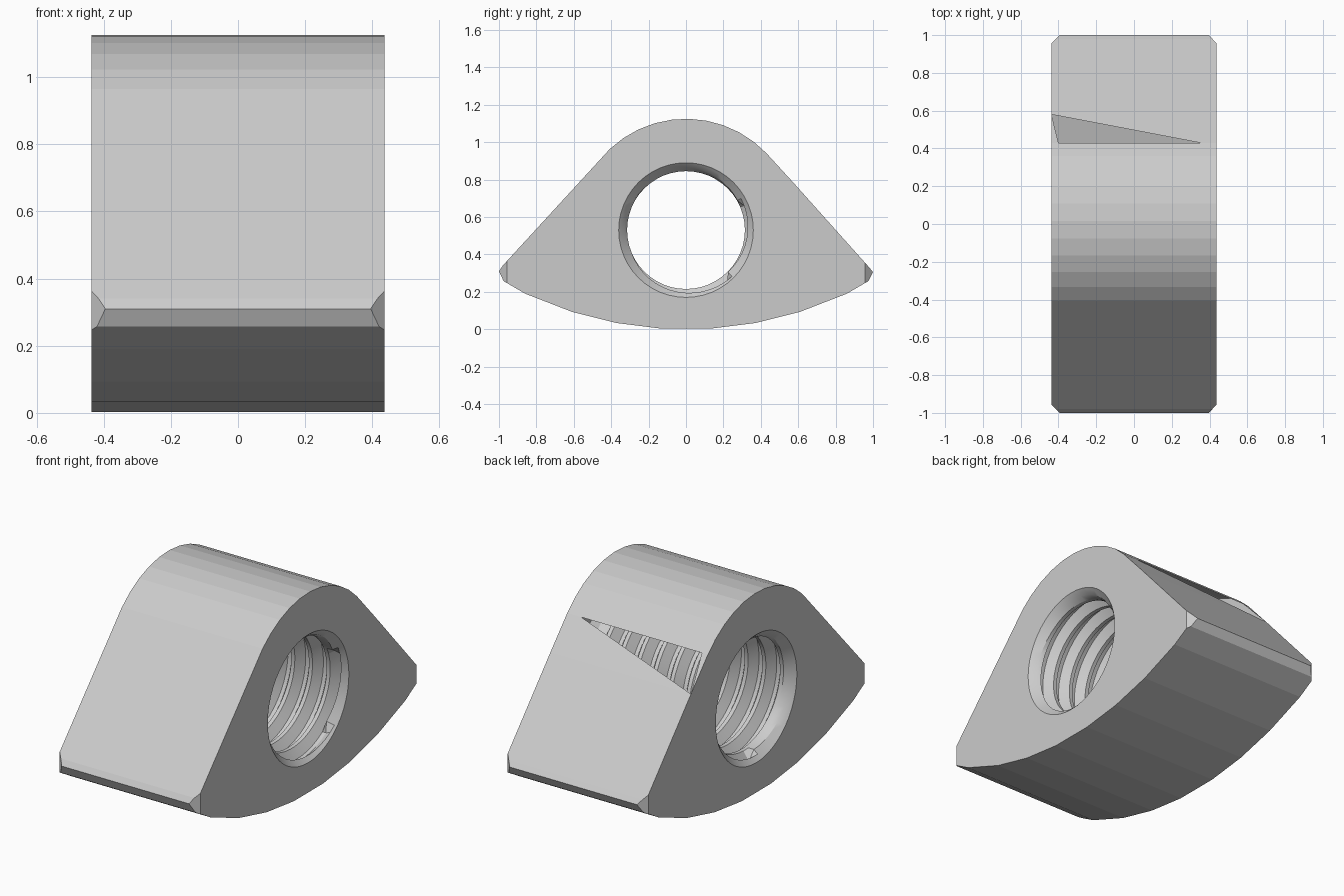
import bpy, bmesh
from math import sin, cos, pi, radians, asin, degrees

if "Cube" in bpy.data.objects:
    bpy.data.objects.remove(bpy.data.objects["Cube"])

H = 0.437             # half length along x
CZ, R_ARC = 0.53, 0.595   # bore centre height, crown radius
R_END, R_CREST, R_ROOT = 0.36, 0.315, 0.365
SEG = 48


def make_object(name, bm):
    mesh = bpy.data.meshes.new(name)
    bm.to_mesh(mesh)
    bm.free()
    ob = bpy.data.objects.new(name, mesh)
    bpy.context.collection.objects.link(ob)
    return ob


# Profile (y, z): curved underside, back tip, flank, crown, front tip
under = [(0.13, 0.003), (0.37, 0.033), (0.61, 0.093), (0.86, 0.19), (0.975, 0.257)]
profile = [(-y, z) for y, z in reversed(under)] + under
profile += [(1.0, 0.305), (0.98, 0.33), (0.58, 0.777)]
crown_start = len(profile)
a0, a1 = degrees(asin(0.43 / R_ARC)), -43
for i in range(11):
    a = radians(a0 + (a1 - a0) * i / 10)
    profile.append((R_ARC * sin(a), CZ + R_ARC * cos(a)))
profile += [(-0.98, 0.34), (-1.0, 0.31)]

# Clamp body: sides, with an open sliver on the back flank
bm = bmesh.new()
rings = [[bm.verts.new((x, y, z)) for y, z in profile] for x in (-H, H)]
n = len(profile)
left, right = rings
for i in range(n):
    j = (i + 1) % n
    if j == crown_start:
        y, z = profile[j]
        b = bm.verts.new((-0.40, y, z))
        c = bm.verts.new((0.35, y, z))
        bm.faces.new((left[i], b, left[j]))
        bm.faces.new((left[i], right[i], right[j], c))
        bm.edges.new((left[i], left[j])) if not bm.edges.get((left[i], left[j])) else None
    else:
        bm.faces.new((left[i], right[i], right[j], left[j]))

# End faces with a round opening
for ring, x in ((left, -H), (right, H)):
    circle = [bm.verts.new((x, R_END * cos(2 * pi * k / SEG), CZ + R_END * sin(2 * pi * k / SEG)))
              for k in range(SEG)]
    edges = []
    for loop in (ring, circle):
        for k in range(len(loop)):
            pair = (loop[k], loop[(k + 1) % len(loop)])
            edges.append(bm.edges.get(pair) or bm.edges.new(pair))
    bmesh.ops.triangle_fill(bm, edges=edges, use_beauty=True, normal=(1 if x > 0 else -1, 0, 0))

# Cut off the four tip corners
for sx in (-1, 1):
    for sy in (-1, 1):
        res = bmesh.ops.bisect_plane(
            bm, geom=bm.verts[:] + bm.edges[:] + bm.faces[:],
            plane_co=(sx * 0.395, sy * 1.0, 0), plane_no=(sx, sy, 0), clear_outer=True)
        cut = [e for e in res["geom_cut"] if isinstance(e, bmesh.types.BMEdge)]
        bmesh.ops.edgeloop_fill(bm, edges=cut)
bmesh.ops.recalc_face_normals(bm, faces=bm.faces[:])
make_object("clamp_body", bm)

# Threaded bore: helical rows clipped to the body length, chamfered ends
bm = bmesh.new()
PITCH = 0.11
shape = [(0.0, R_CREST), (0.2, R_CREST), (0.5, R_ROOT), (0.7, R_ROOT)]
rows = []
for turn in range(-6, 6):
    for frac, r in shape:
        row = []
        for k in range(SEG + 1):
            a = 2 * pi * k / SEG
            x = (turn + frac + k / SEG) * PITCH
            x = max(-H, min(H, x))
            d = H - abs(x)
            rad = R_END if d < 1e-6 else max(r, R_END - d) if d > 0.045 else R_END - d
            row.append(bm.verts.new((x, rad * cos(a), CZ + rad * sin(a))))
        rows.append(row)
for lo, hi in zip(rows, rows[1:]):
    for k in range(SEG):
        bm.faces.new((lo[k], hi[k], hi[k + 1], lo[k + 1]))
bmesh.ops.remove_doubles(bm, verts=bm.verts[:], dist=0.0003)
bmesh.ops.recalc_face_normals(bm, faces=bm.faces[:])
# face the surface toward the bore axis
f = max(bm.faces, key=lambda q: q.calc_area())
m = f.calc_center_median()
if f.normal.y * m.y + f.normal.z * (m.z - CZ) > 0:
    bmesh.ops.reverse_faces(bm, faces=bm.faces[:])
bore = make_object("threaded_bore", bm)
bpy.context.view_layer.objects.active = bore
bore.select_set(True)
bpy.ops.object.shade_smooth_by_angle(angle=radians(25))
